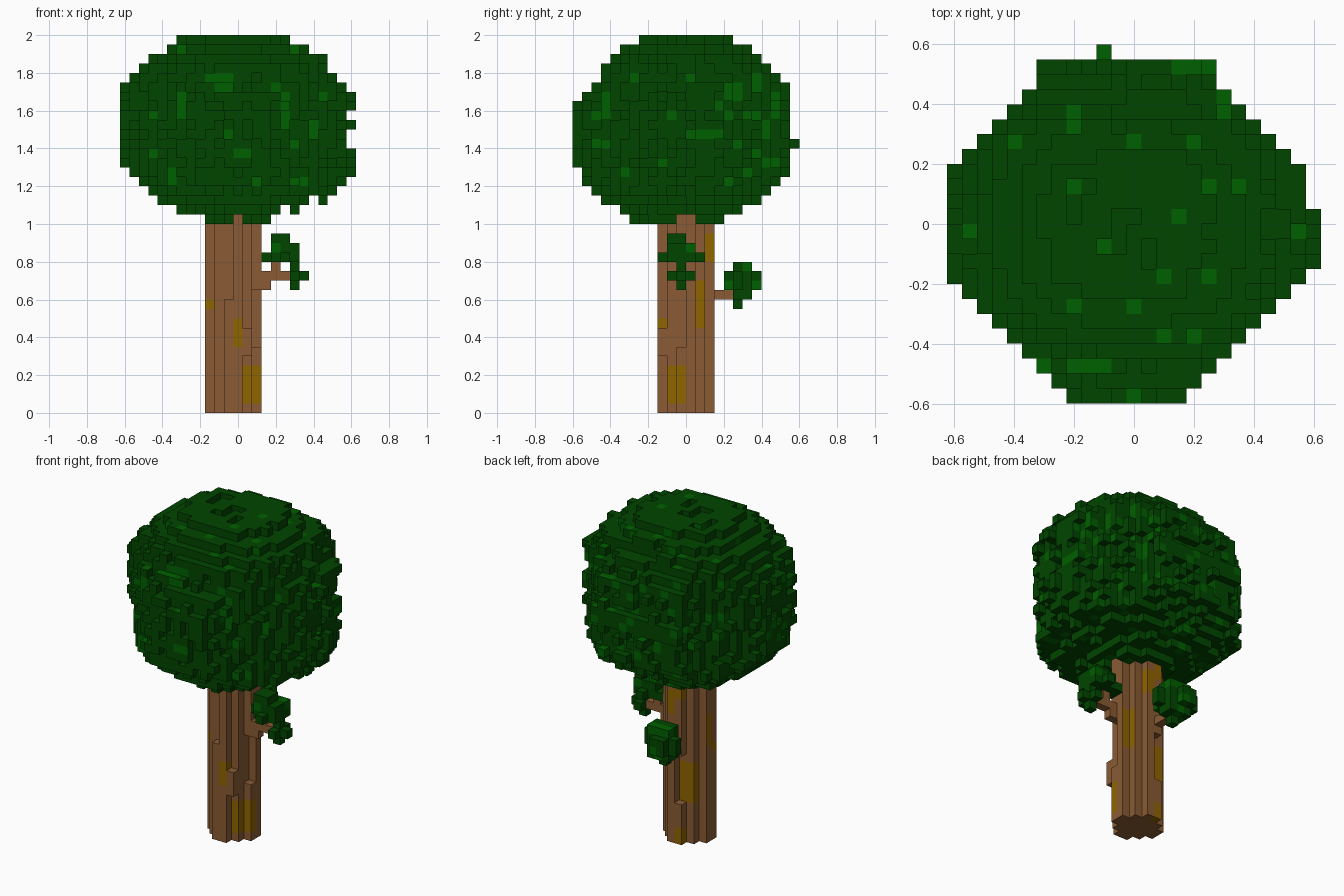
import bpy
import bmesh
import random
from mathutils import Vector, noise

random.seed(7)
V = 0.05                                   # cube size
DIRS = [(1, 0, 0), (-1, 0, 0), (0, 1, 0), (0, -1, 0), (0, 0, 1), (0, 0, -1)]

if "Cube" in bpy.data.objects:
    bpy.data.objects.remove(bpy.data.objects["Cube"])


def make_material(name, rgb):
    m = bpy.data.materials.new(name)
    m.use_nodes = True
    m.diffuse_color = (*rgb, 1)
    m.node_tree.nodes["Principled BSDF"].inputs["Base Color"].default_value = (*rgb, 1)
    return m


leaf_mats = [make_material("dark leaf green", (0.0, 0.06, 0.0)),
             make_material("light leaf green", (0.0, 0.117, 0.0))]
bark_mats = [make_material("bark brown", (0.255, 0.105, 0.034)),
             make_material("golden bark", (0.28, 0.128, 0.0))]


def centre(c):
    """Centre of a grid cell; cells are counted from the grid's corner."""
    return Vector((-0.6 + V * c[0], -0.575 + V * c[1], 0.025 + V * c[2]))


def cell(x, y, z):
    return (round((x + 0.6) / V), round((y + 0.575) / V), round((z - 0.025) / V))


def block(x0, x1, y0, y1, z0, z1):
    """All cells inside a box given by its edges."""
    a = cell(x0 + V / 2, y0 + V / 2, z0 + V / 2)
    b = cell(x1 - V / 2, y1 - V / 2, z1 - V / 2)
    return {(i, j, k) for i in range(a[0], b[0] + 1)
            for j in range(a[1], b[1] + 1) for k in range(a[2], b[2] + 1)}


def strip(x, y, z0, z1):
    """One upright column of cells."""
    return block(x - V / 2, x + V / 2, y - V / 2, y + V / 2, z0, z1)


def step(c, d):
    return (c[0] + d[0], c[1] + d[1], c[2] + d[2])


def build(name, cells, solid, mats, rule):
    """Outer faces of a set of cubes; rule(cell, face centre, normal) picks the colour."""
    bm = bmesh.new()
    verts = {}

    def vert(p):
        key = tuple(round(v * 40) for v in p)
        if key not in verts:
            verts[key] = bm.verts.new(p)
        return verts[key]

    for c in sorted(cells):
        p = centre(c)
        for d in DIRS:
            if step(c, d) in solid:
                continue
            n = Vector(d)
            u = Vector((d[1], d[2], d[0]))
            w = n.cross(u)
            mid = p + n * V / 2
            f = bm.faces.new([vert(mid + (u * a + w * b) * V / 2)
                              for a, b in ((-1, -1), (1, -1), (1, 1), (-1, 1))])
            f.material_index = rule(c, mid, d)
    me = bpy.data.meshes.new(name)
    bm.to_mesh(me)
    bm.free()
    for m in mats:
        me.materials.append(m)
    bpy.context.collection.objects.link(bpy.data.objects.new(name, me))


# Trunk: a stepped round column with recessed and raised bark strips
trunk = set()
for i in range(6):
    for j in range(6):
        if abs(i - 2.5) + abs(j - 2.5) < 3.5:
            trunk |= strip(-0.15 + V * i, -0.125 + V * j, 0, 1.05)
for s in [(-0.05, -0.125, 0.6, 1.05), (0.1, -0.025, 0.35, 0.65), (-0.05, 0.125, 0.25, 0.55)]:
    trunk -= strip(*s)
trunk |= strip(0.05, -0.125, 0.3, 0.45)

# Golden patches on the bark, as boxes x0, x1, y0, y1, z0, z1
PATCHES = [(0.02, 0.13, -0.11, 0.0, 0.05, 0.25), (-0.03, 0.03, -0.16, -0.09, 0.35, 0.5),
           (-0.18, -0.16, -0.06, 0.0, 0.55, 0.6), (-0.16, -0.14, -0.06, -0.04, 0.55, 0.6),
           (0.05, 0.13, 0.05, 0.1, 0.45, 0.7), (-0.03, 0.03, 0.1, 0.16, 0.8, 0.95),
           (-0.13, -0.04, 0.04, 0.11, 0.25, 0.5), (-0.18, -0.14, 0.0, 0.05, 0.6, 0.8),
           (-0.08, -0.02, 0.1, 0.16, 0.9, 1.0), (-0.08, -0.02, 0.1, 0.16, 0.0, 0.1)]


def bark_rule(c, p, d):
    return int(any(a <= p.x <= b and e <= p.y <= f and g <= p.z <= h
                   for a, b, e, f, g, h in PATCHES))


# Crown: layers from the bottom up, each with its reach to -x, +x, -y, +y
LAYERS = [(0.175, 0.175, 0.3, 0.2), (0.325, 0.225, 0.35, 0.3), (0.425, 0.375, 0.45, 0.4),
          (0.475, 0.525, 0.5, 0.45), (0.525, 0.575, 0.55, 0.5), (0.575, 0.6, 0.55, 0.55)]
LAYERS += [(0.625, 0.6, 0.6, 0.55)] * 7
LAYERS += [(0.625, 0.6, 0.55, 0.55), (0.625, 0.575, 0.5, 0.55), (0.575, 0.525, 0.45, 0.5),
           (0.525, 0.475, 0.45, 0.45), (0.475, 0.475, 0.4, 0.4), (0.4, 0.375, 0.35, 0.35),
           (0.325, 0.275, 0.25, 0.25)]
crown = set()
for k, (left, right, front, back) in enumerate(LAYERS):
    for i in range(25):
        for j in range(24):
            c = (i, j, k + 20)
            p = centre(c)
            # rounded square layer with cut diagonals, rounder in the middle
            e = 2.3 if 5 < k < 13 else 2.8
            r = ((abs(p.x) / (right if p.x > 0 else left)) ** e
                 + (abs(p.y) / (back if p.y > 0 else front)) ** e) ** (1 / e)
            r = max(r, (abs(p.x) + abs(p.y)) / (0.75 if p.x > 0 else 0.795))
            rough = 0.11 if p.x + p.y > 0 else 0.07
            if r > 1.01 - random.random() * rough:
                continue
            # patchy top and a ragged underside next to the trunk
            if k == 19 and noise.noise(p * 9) > 0.2:
                continue
            if k == 0 and ((abs(p.x) < 0.03 and p.y < 0) or (abs(p.y) < 0.05 and p.x > 0)):
                continue
            crown.add(c)
# parts that stick out at the back and single cubes on the left
crown |= block(-0.325, 0.275, 0.5, 0.55, 1.45, 1.55)
for p in [(-0.1, 0.525, 1.425), (-0.1, 0.575, 1.425), (0.6, -0.025, 1.675), (0.6, -0.125, 1.625),
          (0.6, 0.025, 1.525), (0.6, -0.075, 1.375), (0.6, 0.025, 1.325), (0.55, -0.275, 1.275),
          (0.6, -0.025, 1.275), (0.45, 0.025, 1.125), (0.3, 0.025, 1.075)]:
    crown.add(cell(*p))
crown = {c for c in crown if any(step(c, d) in crown for d in DIRS)} - trunk

# Side branch with a leaf dome and a small hanging leaf cross
side_branch = (block(0.125, 0.275, -0.05, 0, 0.7, 0.75) | block(0.125, 0.175, -0.05, 0, 0.65, 0.7)
               | block(0.175, 0.225, -0.05, 0, 0.75, 0.8))
side_leaves = (block(0.175, 0.275, -0.1, 0, 0.9, 0.95) | block(0.175, 0.325, -0.1, 0.05, 0.85, 0.9)
               | block(0.225, 0.275, -0.15, 0.1, 0.8, 0.85) | block(0.175, 0.325, -0.1, 0.05, 0.8, 0.85)
               | block(0.125, 0.175, -0.05, 0.05, 0.8, 0.85)
               | block(0.275, 0.325, -0.1, 0.05, 0.7, 0.75) | block(0.275, 0.375, -0.05, 0, 0.7, 0.75)
               | block(0.275, 0.325, -0.05, 0, 0.65, 0.8))

# Back branch with a leaf clump
back_branch = block(-0.075, -0.025, 0.15, 0.25, 0.6, 0.65)
back_leaves = (block(-0.125, 0.025, 0.2, 0.4, 0.65, 0.75) | block(-0.175, 0.075, 0.25, 0.35, 0.65, 0.75)
               | block(-0.125, 0.025, 0.25, 0.35, 0.6, 0.8) | block(-0.075, -0.025, 0.25, 0.3, 0.55, 0.6))
back_leaves = {c for c in back_leaves if abs(centre(c).x + centre(c).y - 0.25) < 0.11}

# Light leaf spots: centre and half size, for the front (x, z), left (y, z) and top (x, y)
FRONT = [(-0.1, 1.775, 0.08, 0.03), (-0.075, 1.725, 0.05, 0.03), (-0.3, 1.625, 0.03, 0.08),
         (0.25, 1.6, 0.03, 0.1), (0.025, 1.375, 0.05, 0.03), (-0.05, 1.475, 0.03, 0.03),
         (0.4, 1.5, 0.03, 0.05), (-0.35, 1.225, 0.03, 0.05), (0.2, 1.725, 0.03, 0.03),
         (0.35, 1.225, 0.05, 0.03), (-0.45, 1.375, 0.03, 0.03), (0.3, 1.925, 0.03, 0.03),
         (-0.3, 1.925, 0.03, 0.03), (0.1, 1.225, 0.03, 0.03), (0.3, 1.425, 0.03, 0.03),
         (0.45, 1.675, 0.03, 0.03), (-0.45, 1.575, 0.03, 0.03)]
LEFT = [(-0.45, 1.425, 0.05, 0.03), (-0.425, 1.625, 0.03, 0.08), (-0.275, 1.775, 0.03, 0.03),
        (0.25, 1.7, 0.05, 0.05), (0.35, 1.575, 0.05, 0.03), (0.275, 1.425, 0.03, 0.05),
        (0.1, 1.475, 0.08, 0.03), (0.225, 1.225, 0.05, 0.03), (0.45, 1.325, 0.05, 0.03),
        (0.375, 1.725, 0.03, 0.05), (0.425, 1.475, 0.03, 0.05), (-0.075, 1.575, 0.03, 0.03),
        (-0.325, 1.275, 0.03, 0.03), (0.325, 1.275, 0.03, 0.03), (0.025, 1.775, 0.03, 0.03),
        (0.475, 1.625, 0.03, 0.05), (-0.125, 1.325, 0.03, 0.03), (0.375, 1.375, 0.03, 0.03),
        (0.225, 1.575, 0.03, 0.03), (-0.475, 1.575, 0.03, 0.03), (0.175, 1.625, 0.03, 0.03)]
TOP = [(-0.2, 0.35, 0.03, 0.05), (0.3, 0.4, 0.03, 0.05), (0.35, 0.425, 0.03, 0.03),
       (-0.4, 0.275, 0.03, 0.03), (-0.2, 0.125, 0.03, 0.03), (0, 0.275, 0.03, 0.03),
       (0.2, 0.275, 0.03, 0.03), (0.25, 0.125, 0.03, 0.03), (0.35, 0.125, 0.03, 0.03),
       (0.15, 0.025, 0.03, 0.03), (-0.1, -0.075, 0.03, 0.03), (0.1, -0.175, 0.03, 0.03),
       (0.25, -0.175, 0.03, 0.03), (-0.2, -0.275, 0.03, 0.03), (0, -0.275, 0.03, 0.03),
       (0.1, -0.375, 0.03, 0.03), (0.2, -0.375, 0.03, 0.03), (-0.15, -0.475, 0.08, 0.03),
       (-0.55, -0.025, 0.03, 0.03), (0.2, 0.525, 0.05, 0.03), (-0.3, -0.475, 0.03, 0.03),
       (-0.1, 0.575, 0.03, 0.03), (0.55, -0.025, 0.03, 0.03), (0, -0.575, 0.03, 0.03)]
SPOTS = {(0, -1, 0): (FRONT, 0, 2), (1, 0, 0): (LEFT, 1, 2), (0, 0, 1): (TOP, 0, 1)}
tone = {}


def leaf_rule(c, p, d):
    if p.z > 1.0 and d in SPOTS:
        spots, a, b = SPOTS[d]
        return int(any(abs(p[a] - u) < s and abs(p[b] - v) < t for u, v, s, t in spots))
    if c not in tone:
        tone[c] = int(random.random() < (0.11 if p.z > 1.0 else 0.25))
    return tone[c]


solid = trunk | crown | side_branch | side_leaves | back_branch | back_leaves
build("trunk", trunk, solid, bark_mats, bark_rule)
build("crown", crown, solid, leaf_mats, leaf_rule)
build("side_branch", side_branch, solid, bark_mats, bark_rule)
build("side_leaves", side_leaves, solid, leaf_mats, leaf_rule)
build("back_branch", back_branch, solid, bark_mats, bark_rule)
build("back_leaves", back_leaves, solid, leaf_mats, leaf_rule)
